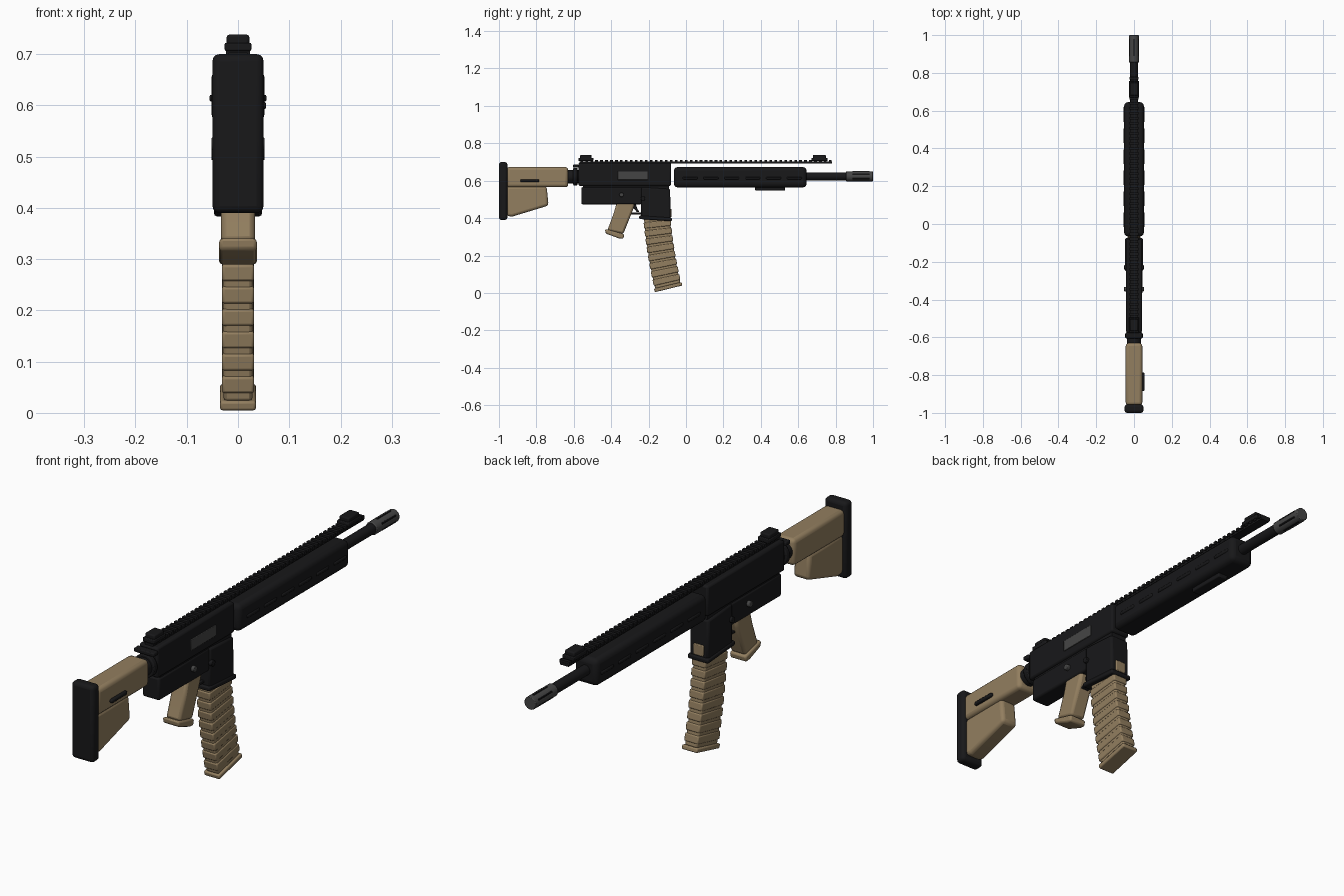
import bpy, bmesh, math
from mathutils import Matrix, Vector

if "Cube" in bpy.data.objects:
    bpy.data.objects.remove(bpy.data.objects["Cube"])


def material(name, r, g, b):
    m = bpy.data.materials.new(name)
    m.diffuse_color = (r, g, b, 1)
    m.use_nodes = True
    m.node_tree.nodes["Principled BSDF"].inputs["Base Color"].default_value = m.diffuse_color
    return m


BLACK = material("black", 0.009, 0.009, 0.010)
TAN = material("tan", 0.29, 0.21, 0.115)
GREY = material("grey", 0.06, 0.06, 0.06)


def finish(name, bm, mat, bevel=0.0, segs=2):
    bmesh.ops.recalc_face_normals(bm, faces=bm.faces)
    me = bpy.data.meshes.new(name)
    bm.to_mesh(me)
    bm.free()
    me.materials.append(mat)
    ob = bpy.data.objects.new(name, me)
    bpy.context.collection.objects.link(ob)
    if bevel:
        mod = ob.modifiers.new("bevel", "BEVEL")
        mod.width, mod.segments, mod.limit_method = bevel, segs, "ANGLE"
        mod.angle_limit = math.radians(30)
    bpy.context.view_layer.objects.active = ob
    for o in bpy.context.selected_objects:
        o.select_set(False)
    ob.select_set(True)
    bpy.ops.object.shade_smooth_by_angle(angle=math.radians(30))
    return ob


def side(name, pts, x0, x1, mat, bevel=0.0, segs=2):
    """Side outline in (y, z), extruded from x0 to x1."""
    bm = bmesh.new()
    a = [bm.verts.new((x0, y, z)) for y, z in pts]
    b = [bm.verts.new((x1, y, z)) for y, z in pts]
    bm.faces.new(a)
    bm.faces.new(b[::-1])
    n = len(pts)
    for i in range(n):
        bm.faces.new((a[i], b[i], b[(i + 1) % n], a[(i + 1) % n]))
    return finish(name, bm, mat, bevel, segs)


def box(name, x0, x1, y0, y1, z0, z1, mat, bevel=0.0, segs=2):
    return side(name, [(y0, z0), (y1, z0), (y1, z1), (y0, z1)], x0, x1, mat, bevel, segs)


def rod(name, p0, p1, r, mat, bevel=0.0, sides=24):
    bm = bmesh.new()
    p0, p1 = Vector(p0), Vector(p1)
    d = p1 - p0
    mtx = Matrix.Translation((p0 + p1) / 2) @ d.to_track_quat("Z", "Y").to_matrix().to_4x4()
    bmesh.ops.create_cone(bm, cap_ends=True, segments=sides, radius1=r, radius2=r,
                          depth=d.length, matrix=mtx)
    return finish(name, bm, mat, bevel)


# Stock
box("butt_plate", -0.05, 0.05, -1.0, -0.955, 0.39, 0.70, BLACK, 0.014, 3)
box("stock_body", -0.044, 0.044, -0.96, -0.63, 0.565, 0.673, TAN, 0.016, 3)
side("stock_lower", [(-0.96, 0.57), (-0.745, 0.57), (-0.735, 0.467), (-0.93, 0.408),
                     (-0.96, 0.412)], -0.036, 0.036, TAN, 0.014, 3)
box("stock_slot", 0.035, 0.055, -0.885, -0.785, 0.592, 0.607, BLACK, 0.005)
rod("buffer_tube", (0, -0.65, 0.622), (0, -0.57, 0.622), 0.036, BLACK)
rod("tube_ring", (0, -0.603, 0.622), (0, -0.58, 0.622), 0.047, BLACK, 0.004)
box("charging_handle", -0.045, 0.045, -0.605, -0.575, 0.67, 0.686, BLACK, 0.004)

# Receiver
box("upper_receiver", -0.042, 0.042, -0.575, -0.08, 0.572, 0.695, BLACK, 0.008)
box("ejection_port", 0.03, 0.045, -0.365, -0.205, 0.605, 0.65, GREY, 0.002)
box("lower_receiver", -0.038, 0.038, -0.56, -0.235, 0.474, 0.566, BLACK, 0.008)
box("receiver_joint", -0.034, 0.034, -0.55, -0.09, 0.555, 0.58, BLACK)
side("magazine_well", [(-0.24, 0.566), (-0.085, 0.556), (-0.082, 0.392), (-0.24, 0.402)],
     -0.042, 0.042, BLACK, 0.009)
side("well_flange", [(-0.25, 0.414), (-0.075, 0.402), (-0.075, 0.383), (-0.25, 0.395)],
     -0.047, 0.047, BLACK, 0.006)
for i, (y, z, r) in enumerate([(-0.345, 0.525, 0.012), (-0.23, 0.505, 0.012)]):
    rod(f"receiver_pin_{i}", (-0.052, y, z), (0.052, y, z), r, GREY if i == 0 else BLACK, 0.002, 16)

# Trigger and guard
side("trigger", [(-0.295, 0.48), (-0.27, 0.48), (-0.262, 0.455), (-0.25, 0.432),
                 (-0.262, 0.432), (-0.28, 0.452)], -0.008, 0.008, BLACK, 0.002)
box("trigger_guard", -0.016, 0.016, -0.30, -0.225, 0.420, 0.430, BLACK, 0.002)

# Pistol grip
side("grip", [(-0.37, 0.485), (-0.272, 0.485), (-0.283, 0.445), (-0.335, 0.315),
              (-0.42, 0.335), (-0.385, 0.43)], -0.033, 0.033, TAN, 0.011, 2)
side("grip_base", [(-0.433, 0.342), (-0.33, 0.314), (-0.335, 0.289), (-0.36, 0.292),
                   (-0.43, 0.318)], -0.037, 0.037, TAN, 0.007)


# Magazine: curved centre line, t = 0 at the top and 1 at the floor plate
def mag_point(t, across):
    y = -0.158 + 0.030 * t + 0.034 * t * t
    z = 0.43 - 0.405 * t
    d = Vector((0.030 + 0.068 * t, -0.405)).normalized()
    return (y - d.y * across, z + d.x * across)


def mag_part(name, t0, t1, half, w, bevel, steps=1):
    ts = [t0 + (t1 - t0) * i / steps for i in range(steps + 1)]
    pts = [mag_point(t, -half) for t in ts] + [mag_point(t, half) for t in reversed(ts)]
    side(name, pts, -w, w, TAN, bevel)


mag_part("magazine_body", -0.02, 0.97, 0.069, 0.028, 0.007, 8)
for i in range(8):
    t = 0.115 + i * 0.105
    mag_part(f"magazine_rib_{i}", t, t + 0.078, 0.073, 0.0315, 0.005)
mag_part("magazine_floor", 0.963, 1.008, 0.076, 0.035, 0.005)
box("magazine_front_tab", -0.022, 0.022, -0.12, -0.078, 0.405, 0.45, TAN, 0.003)

# Handguard, slots on both sides, lower rail
box("handguard", -0.052, 0.052, -0.065, 0.645, 0.564, 0.673, BLACK, 0.02, 3)
for s, tag in ((1, "right"), (-1, "left")):
    for i in range(6):
        y = -0.018 + i * 0.1115
        box(f"handguard_slot_{tag}_{i}", *sorted((s * 0.045, s * 0.056)), y, y + 0.08,
            0.607, 0.621, BLACK, 0.005)
box("lower_rail", -0.022, 0.022, 0.37, 0.53, 0.548, 0.57, BLACK, 0.004)

# Top rail with teeth
box("top_rail", -0.019, 0.019, -0.57, 0.78, 0.692, 0.703, BLACK)
for i in range(51):
    y = -0.565 + i * 0.0266
    box(f"rail_tooth_{i}", -0.023, 0.023, y, y + 0.014, 0.698, 0.712, BLACK)

# Folded sights
for name, y0, y1 in (("rear_sight", -0.57, -0.50), ("front_sight", 0.675, 0.752)):
    box(name + "_base", -0.026, 0.026, y0 - 0.005, y1 + 0.005, 0.706, 0.722, BLACK, 0.003)
    box(name, -0.022, 0.022, y0 + 0.004, y1 - 0.004, 0.716, 0.738, BLACK, 0.005)

# Barrel and muzzle device with its long slots
rod("barrel", (0, 0.60, 0.623), (0, 0.93, 0.623), 0.021, BLACK)
rod("muzzle", (0, 0.855, 0.623), (0, 1.0, 0.623), 0.026, GREY, 0.003)
for i in range(6):
    a = math.tau * (i + 0.5) / 6
    c = Vector((math.cos(a), 0, math.sin(a))) * 0.0235 + Vector((0, 0, 0.623))
    rod(f"muzzle_slot_{i}", c + Vector((0, 0.89, 0)), c + Vector((0, 0.98, 0)), 0.0045, BLACK, 0, 8)
